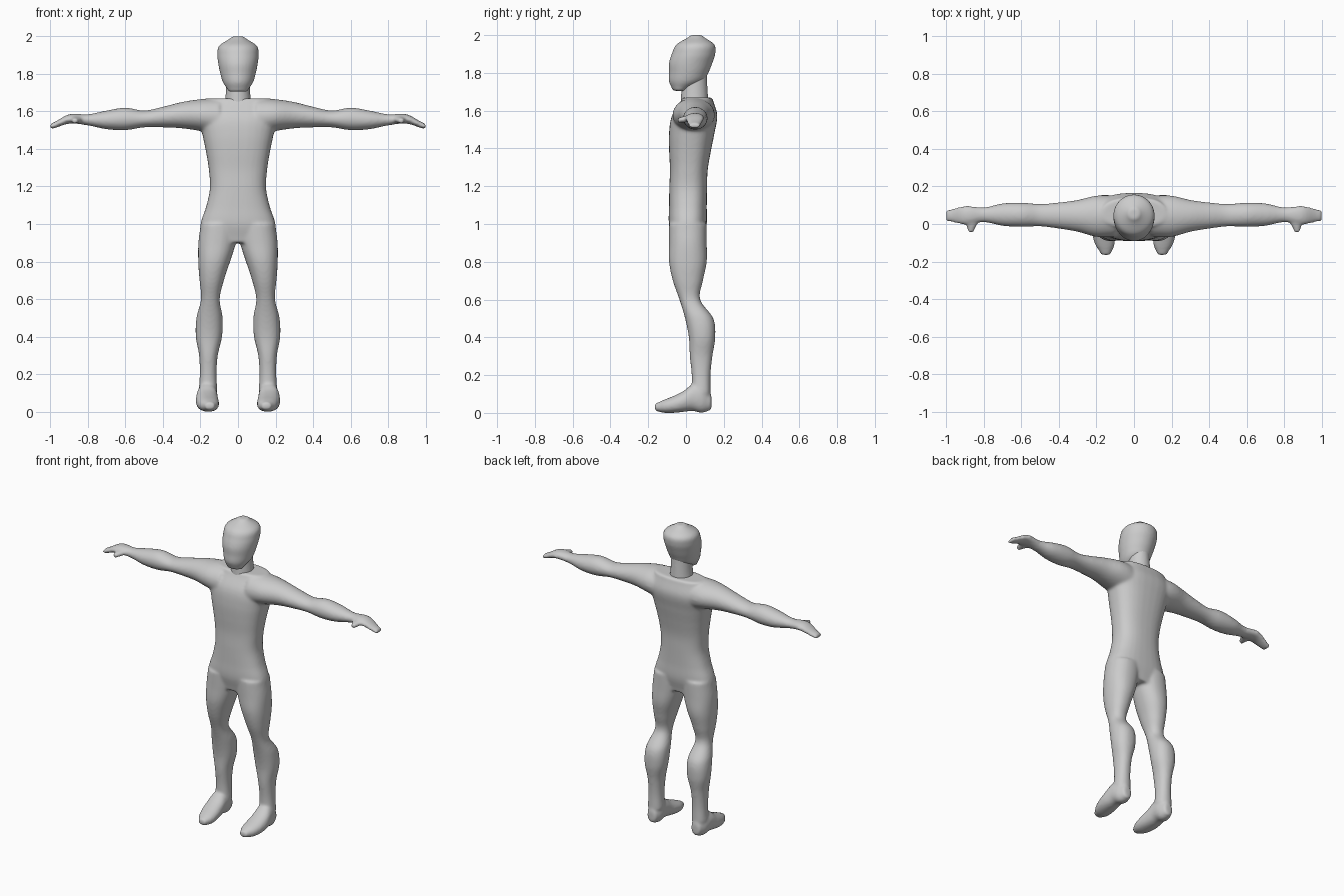
import bpy
import bmesh
import math

cube = bpy.data.objects.get("Cube")
if cube:
    bpy.data.objects.remove(cube, do_unlink=True)

grey = bpy.data.materials.new("light grey")
grey.use_nodes = True
grey.diffuse_color = (.6, .6, .6, 1)
grey.node_tree.nodes["Principled BSDF"].inputs["Base Color"].default_value = grey.diffuse_color

SIDES = 32
RINGS = 60
# Which coordinates the length, first width and second width of a tube run along
AXES = {"x": (0, 1, 2), "y": (1, 0, 2), "z": (2, 0, 1)}


def sample(profile, t):
    """Read a smooth curve through evenly spaced values, with t from start to end."""
    last = len(profile) - 1
    place = t * last
    i = max(0, min(int(place), last - 1))
    f = place - i
    a, b, c, d = (profile[max(0, min(k, last))] for k in range(i - 1, i + 3))
    return b + f / 2 * (c - a + f * (2 * a - 5 * b + 4 * c - d + f * (3 * (b - c) + d - a)))


def squash(value, power):
    """Turn a circle coordinate into one of a slightly boxy oval."""
    return math.copysign(abs(value) ** (2 / power), value)


def loft(bm, axis, start, end, mid_u, half_u, mid_v, half_v, side=1, power=2):
    """Skin a tube whose centre and half widths follow the given profiles."""
    along, across, up = AXES[axis]
    rings = []
    for step in range(RINGS + 1):
        t = step / RINGS
        ring = []
        for i in range(SIDES):
            angle = math.tau * i / SIDES
            co = [0, 0, 0]
            co[along] = start + (end - start) * t
            co[across] = sample(mid_u, t) + sample(half_u, t) * squash(math.cos(angle), power)
            co[up] = sample(mid_v, t) + sample(half_v, t) * squash(math.sin(angle), power)
            co[0] *= side
            ring.append(bm.verts.new(co))
        rings.append(ring)
    for low, high in zip(rings, rings[1:]):
        for i in range(SIDES):
            j = (i + 1) % SIDES
            bm.faces.new((low[i], low[j], high[j], high[i]))
    bm.faces.new(rings[0])
    bm.faces.new(rings[-1])


def finish(bm, name, rounds):
    """Fuse the overlapping tubes into one soft skin."""
    bmesh.ops.recalc_face_normals(bm, faces=bm.faces[:])
    mesh = bpy.data.meshes.new(name)
    bm.to_mesh(mesh)
    bm.free()
    mesh.materials.append(grey)
    obj = bpy.data.objects.new(name, mesh)
    bpy.context.collection.objects.link(obj)
    fuse = obj.modifiers.new("fuse", "REMESH")
    fuse.mode = "VOXEL"
    fuse.voxel_size = .008
    fuse.use_smooth_shade = True
    soften = obj.modifiers.new("soften", "SMOOTH")
    soften.factor = .5
    soften.iterations = rounds


body = bmesh.new()

# Trunk, from crotch to shoulders
loft(body, "z", .9, 1.67,
     mid_u=[0, 0],
     half_u=[.19, .2, .17, .15, .155, .17, .19, .21, .17],
     mid_v=[.01, .01, .015, .03, .06],
     half_v=[.08, .1, .1, .1, .1, .11, .12, .12, .08],
     power=2.5)

for side in (1, -1):
    # Leg, from hip to ankle, with the calf set back behind the knee
    loft(body, "z", 1, .1,
         mid_u=[.1, .14, .155, .16],
         half_u=[.1, .1, .085, .065, .05, .07, .07, .05, .045, .05],
         mid_v=[.01, .01, .01, .01, .02, .07, .085, .08, .08, .08],
         half_v=[.1, .1, .1, .08, .055, .075, .07, .06, .05, .05],
         side=side, power=2.2)

    # Foot, from heel to toe
    loft(body, "y", .135, -.165,
         mid_u=[.16, .165, .15],
         half_u=[.03, .05, .055, .06, .06, .05, .025],
         mid_v=[.055, .07, .08, .06, .045, .035, .03],
         half_v=[.04, .07, .07, .055, .045, .035, .02],
         side=side, power=2.2)

    # Arm, from shoulder to curled fingertips
    loft(body, "x", .1, 1,
         mid_u=[.04, .045, .05, .045],
         half_u=[.11, .11, .085, .07, .06, .065, .06, .04, .05, .03],
         mid_v=[1.57, 1.58, 1.58, 1.57, 1.56, 1.56, 1.555, 1.555, 1.56, 1.52],
         half_v=[.1, .085, .07, .055, .045, .06, .05, .03, .025, .015],
         side=side)

    # Thumb, pointing forward
    loft(body, "y", .04, -.045,
         mid_u=[.86, .87],
         half_u=[.04, .03, .015],
         mid_v=[1.56, 1.55],
         half_v=[.02, .015],
         side=side)

finish(body, "body", rounds=10)

# Neck, sunk into the collar
neck = bmesh.new()
loft(neck, "z", 1.6, 1.8,
     mid_u=[0, 0],
     half_u=[.075, .065, .06],
     mid_v=[.045, .045],
     half_v=[.075, .065])
finish(neck, "neck", rounds=3)

# Head, from chin to crown, with the jaw sloping up toward the nape
head = bmesh.new()
loft(head, "z", 1.705, 2,
     mid_u=[0, 0],
     half_u=[.05, .08, .095, .105, .11, .1, .03],
     mid_v=[-.035, 0, .015, .025, .04, .05, .055],
     half_v=[.035, .09, .105, .115, .115, .1, .03])
finish(head, "head", rounds=4)
